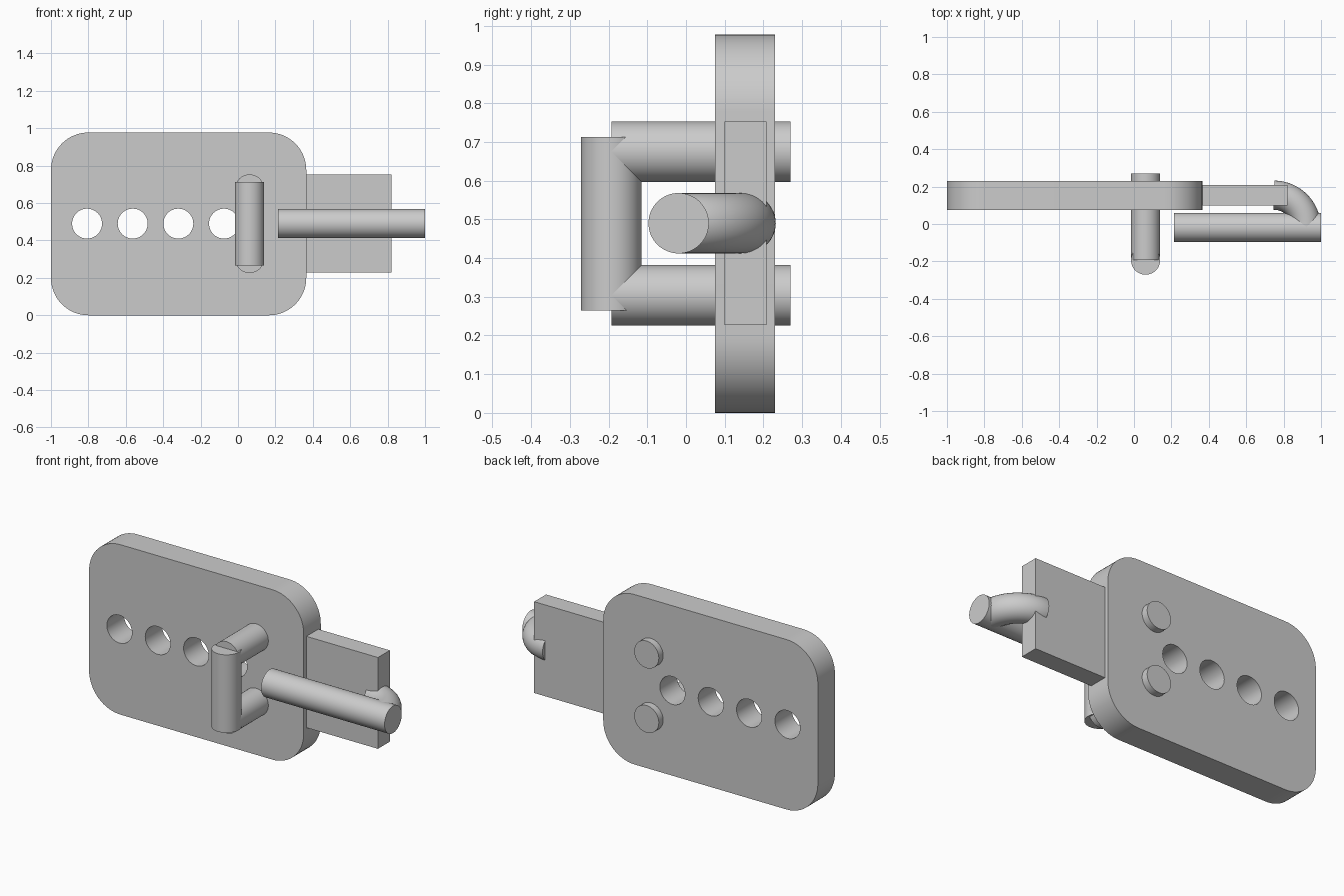
import bpy
from math import sin, cos, pi, radians

if "Cube" in bpy.data.objects:
    bpy.data.objects.remove(bpy.data.objects["Cube"])

R = 0.078          # rod and hole radius
MID = 0.49         # height of the holes and handle
PLATE_Y = 0.153    # centre depth of the plate


def smooth(obj):
    bpy.ops.object.select_all(action='DESELECT')
    obj.select_set(True)
    bpy.context.view_layer.objects.active = obj
    bpy.ops.object.shade_smooth_by_angle(angle=radians(30))


def rod(name, a, b, axis):
    """Cylinder from a to b along one of the main axes."""
    rot = {'x': (0, pi / 2, 0), 'y': (pi / 2, 0, 0), 'z': (0, 0, 0)}[axis]
    length = sum(abs(q - p) for p, q in zip(a, b))
    mid = [(p + q) / 2 for p, q in zip(a, b)]
    bpy.ops.mesh.primitive_cylinder_add(vertices=64, radius=R, depth=length,
                                        location=mid, rotation=rot)
    obj = bpy.context.object
    obj.name = name
    smooth(obj)


def arc(cx, cy, r, start, end, steps):
    return [(cx + r * cos(start + (end - start) * i / steps),
             cy + r * sin(start + (end - start) * i / steps)) for i in range(steps + 1)]


def curve_object(name, dims, loops, cyclic):
    cu = bpy.data.curves.new(name, 'CURVE')
    cu.dimensions = dims
    for pts in loops:
        sp = cu.splines.new('POLY')
        sp.points.add(len(pts) - 1)
        for p, (x, y) in zip(sp.points, pts):
            p.co = (x, y, 0, 1)
        sp.use_cyclic_u = cyclic
    obj = bpy.data.objects.new(name, cu)
    bpy.context.collection.objects.link(obj)
    return obj


def to_mesh(obj):
    bpy.ops.object.select_all(action='DESELECT')
    obj.select_set(True)
    bpy.context.view_layer.objects.active = obj
    bpy.ops.object.convert(target='MESH')
    bpy.ops.object.mode_set(mode='EDIT')
    bpy.ops.mesh.select_all(action='SELECT')
    bpy.ops.mesh.remove_doubles(threshold=0.0001)
    bpy.ops.mesh.normals_make_consistent(inside=False)
    bpy.ops.object.mode_set(mode='OBJECT')
    smooth(bpy.context.object)


# Rounded plate with a row of four holes
x0, x1, z0, z1, c = -1.0, 0.365, 0.0, 0.977, 0.2
outline = []
for i, (cx, cz) in enumerate([(x1 - c, z1 - c), (x0 + c, z1 - c),
                              (x0 + c, z0 + c), (x1 - c, z0 + c)]):
    outline += arc(cx, cz, c, i * pi / 2, (i + 1) * pi / 2, 16)
holes = [arc(-0.807 + 0.244 * i, MID, R + 0.002, 0, 2 * pi, 48)[:-1] for i in range(4)]
plate = curve_object("plate", '2D', [outline] + holes, True)
plate.data.fill_mode = 'BOTH'
plate.data.extrude = 0.0775
plate.rotation_euler = (pi / 2, 0, 0)
plate.location = (0, PLATE_Y, 0)
to_mesh(plate)

# Flat tongue sticking out of the plate's right edge
bpy.ops.mesh.primitive_cube_add(size=1, location=(0.58, 0.154, MID))
tongue = bpy.context.object
tongue.name = "tongue"
tongue.scale = (0.48, 0.108, 0.525)

# Staple: two legs through the plate and a crossbar in front
for label, z in (("lower", 0.304), ("upper", 0.675)):
    rod("staple_leg_" + label, (0.062, -0.193, z), (0.062, 0.27, z), 'y')
rod("staple_bar", (0.062, -0.193, 0.265), (0.062, -0.193, 0.713), 'z')

# Straight handle and the elbow joining it to the tongue
rod("handle", (0.215, -0.019, MID), (1.0, -0.019, MID), 'x')
elbow = curve_object("handle_elbow", '3D',
                     [arc(0.748, -0.019, 0.173, 0, pi / 2, 24)], False)
elbow.location.z = MID
elbow.data.bevel_depth = R
elbow.data.bevel_resolution = 14
elbow.data.use_fill_caps = True
to_mesh(elbow)
